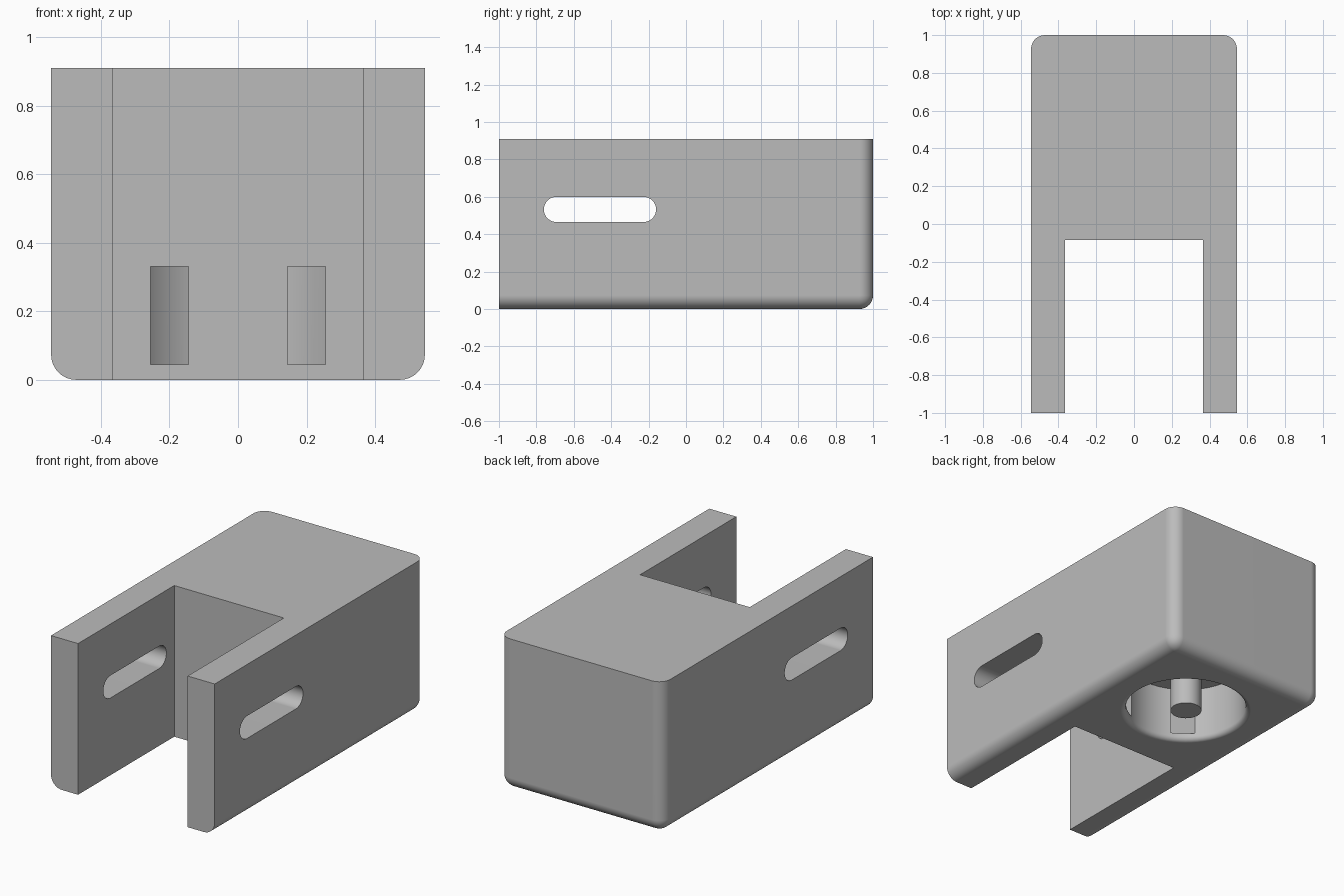
import bpy, bmesh, math
from mathutils import Matrix, Vector

W, H, R = 0.545, 0.91, 0.073      # half width, height, edge radius
SLOT_Y = -0.085                   # back face of the fork opening
POCKET_Y = (1 + SLOT_Y) / 2       # centre of the round pocket

if "Cube" in bpy.data.objects:
    bpy.data.objects.remove(bpy.data.objects["Cube"])

grey = bpy.data.materials.new("grey")
grey.use_nodes = True
colour = (0.5, 0.5, 0.5, 1)
grey.diffuse_color = colour
grey.node_tree.nodes["Principled BSDF"].inputs["Base Color"].default_value = colour


def finish(bm, name):
    bmesh.ops.recalc_face_normals(bm, faces=bm.faces)
    mesh = bpy.data.meshes.new(name)
    bm.to_mesh(mesh)
    bm.free()
    mesh.materials.append(grey)
    obj = bpy.data.objects.new(name, mesh)
    bpy.context.collection.objects.link(obj)
    return obj


def box_mesh(low, high):
    low, high = Vector(low), Vector(high)
    bm = bmesh.new()
    bmesh.ops.create_cube(bm, size=1)
    bmesh.ops.scale(bm, vec=high - low, verts=bm.verts)
    bmesh.ops.translate(bm, vec=(low + high) / 2, verts=bm.verts)
    return bm


def lathe(name, profile, centre, steps=64):
    bm = bmesh.new()
    verts = [bm.verts.new((r, 0, z)) for r, z in profile]
    edges = [bm.edges.new(pair) for pair in zip(verts, verts[1:])]
    bmesh.ops.spin(bm, geom=verts + edges, cent=(0, 0, 0), axis=(0, 0, 1),
                   angle=math.tau, steps=steps)
    bmesh.ops.remove_doubles(bm, verts=bm.verts, dist=1e-5)
    bmesh.ops.translate(bm, vec=centre, verts=bm.verts)
    return finish(bm, name)


# Body: block rounded on its back upright edges and around the bottom
bm = box_mesh((-W, -1, 0), (W, 1, H))


def is_rounded(edge):
    a, b = (v.co for v in edge.verts)
    mid = (a + b) / 2
    upright_back = abs(a.z - b.z) > 0.1 and mid.y > 0.9
    bottom = mid.z < 0.01 and mid.y > -0.9
    return upright_back or bottom


bmesh.ops.bevel(bm, geom=[e for e in bm.edges if is_rounded(e)], offset=R,
                offset_type='OFFSET', segments=8, profile=0.5, affect='EDGES')
body = finish(bm, "bracket_body")

# Fork opening between the two arms
cutters = [finish(box_mesh((-0.365, -1.2, -0.2), (0.365, SLOT_Y, 1.2)), "fork_cutter")]

# Long rounded hole through both arms
bm = bmesh.new()
ring = []
for centre_y, start in ((-0.2275, -90), (-0.6925, 90)):
    for i in range(17):
        a = math.radians(start + 180 * i / 16)
        ring.append(bm.verts.new((-1, centre_y + 0.0675 * math.cos(a),
                                  0.5325 + 0.0675 * math.sin(a))))
face = bm.faces.new(ring)
ext = bmesh.ops.extrude_face_region(bm, geom=[face])
bmesh.ops.translate(bm, vec=(2, 0, 0),
                    verts=[g for g in ext["geom"] if isinstance(g, bmesh.types.BMVert)])
cutters.append(finish(bm, "long_hole_cutter"))

# Round pocket in the underside with a softened rim
rim = [(0.37 - 0.03 * math.sin(a), 0.03 - 0.03 * math.cos(a))
       for a in (math.radians(15 * i) for i in range(7))]
rim = [(0.34 + 0.03 * (1 - math.sin(math.radians(15 * i))),
        0.03 * (1 - math.cos(math.radians(15 * i)))) for i in range(7)]
pocket = [(0, -0.1), (0.37, -0.1)] + rim + [(0.34, 0.332), (0, 0.332)]
cutters.append(lathe("pocket_cutter", pocket, (0, POCKET_Y, 0)))

# Two upright windows from the fork opening into the pocket
for side in (-1, 1):
    x = 0.2 * side
    cutters.append(finish(box_mesh((x - 0.055, -0.3, 0.045), (x + 0.055, 0.33, 0.33)),
                          "window_cutter"))

# Cut everything from the body
for cutter in cutters:
    cutter.hide_render = True
    mod = body.modifiers.new("cut", 'BOOLEAN')
    mod.operation = 'DIFFERENCE'
    mod.solver = 'EXACT'
    mod.object = cutter
bpy.context.view_layer.update()
cut_mesh = bpy.data.meshes.new_from_object(
    body.evaluated_get(bpy.context.evaluated_depsgraph_get()))
body.modifiers.clear()
body.data = cut_mesh
for cutter in cutters:
    bpy.data.objects.remove(cutter)

# Post hanging in the middle of the pocket
post = lathe("centre_post", [(0, 0), (0.088, 0), (0.088, 0.34), (0, 0.34)],
             (0, POCKET_Y, 0), 48)

# Smooth the curves and keep the flats flat
for obj in (body, post):
    bpy.ops.object.select_all(action='DESELECT')
    obj.select_set(True)
    bpy.context.view_layer.objects.active = obj
    bpy.ops.object.shade_smooth_by_angle(angle=math.radians(30))
    weighted = obj.modifiers.new("weighted_normals", 'WEIGHTED_NORMAL')
    weighted.keep_sharp = True
